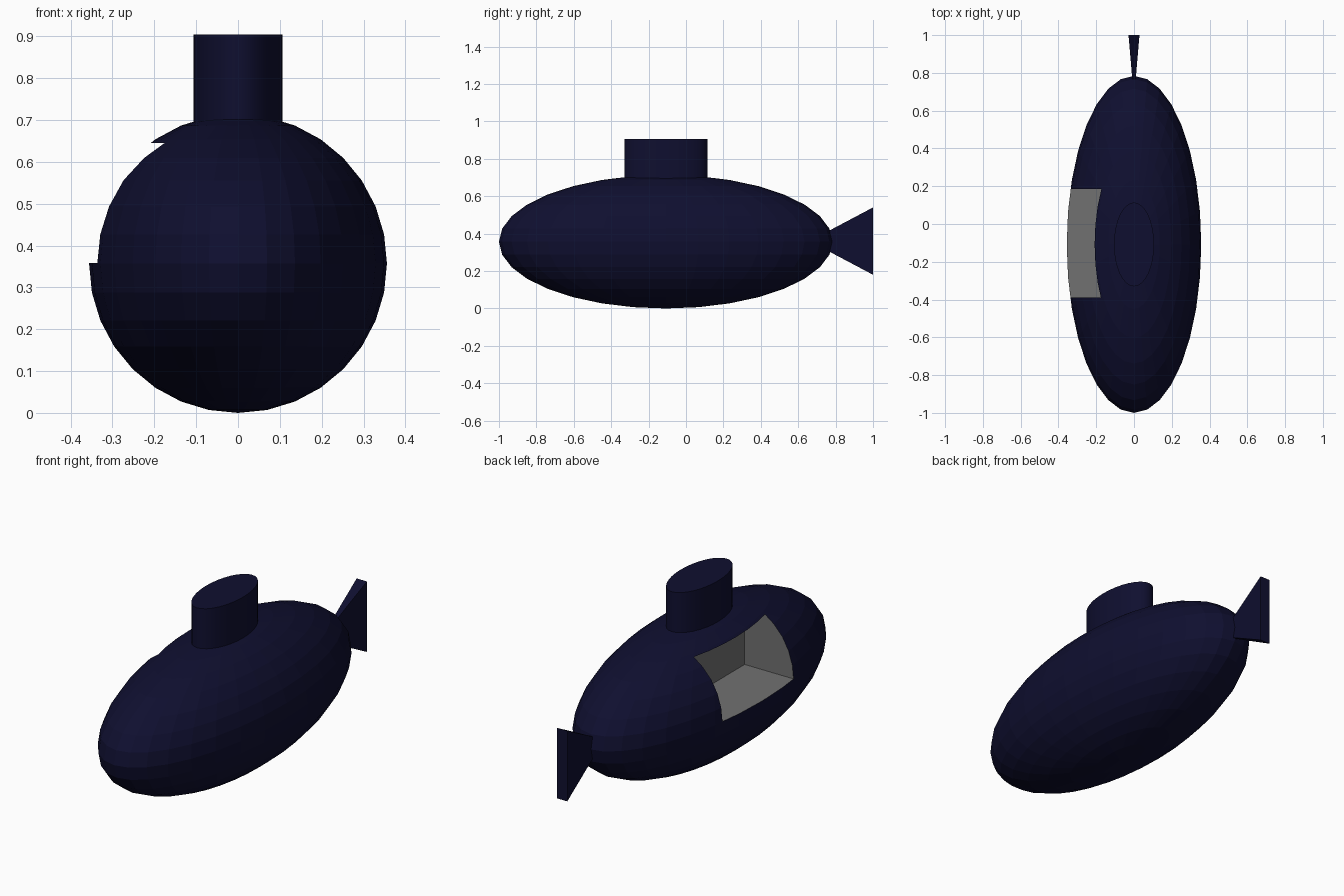
import bpy, bmesh
from mathutils import Matrix, Vector

if "Cube" in bpy.data.objects:
    bpy.data.objects.remove(bpy.data.objects["Cube"])


def material(name, rgb):
    m = bpy.data.materials.new(name)
    m.diffuse_color = (*rgb, 1)
    m.use_nodes = True
    m.node_tree.nodes["Principled BSDF"].inputs["Base Color"].default_value = m.diffuse_color
    return m


navy = material("dark_navy", (0.0047, 0.0047, 0.029))
grey = material("cabin_grey", (0.165, 0.165, 0.165))


def add(name, bm, index=0):
    """Turn a bmesh into an object; slot 0 is navy, slot 1 is grey."""
    bmesh.ops.recalc_face_normals(bm, faces=bm.faces)
    for f in bm.faces:
        f.material_index = index
    me = bpy.data.meshes.new(name)
    bm.to_mesh(me)
    bm.free()
    me.materials.append(navy)
    me.materials.append(grey)
    ob = bpy.data.objects.new(name, me)
    bpy.context.collection.objects.link(ob)
    return ob


def place(loc, scale):
    return Matrix.Translation(loc) @ Matrix.Diagonal((*scale, 1))


CY, CZ = -0.108, 0.357

# Hull: stretched sphere, poles up and down
bm = bmesh.new()
bmesh.ops.create_uvsphere(bm, u_segments=32, v_segments=16, radius=1,
                          matrix=place((0, CY, CZ), (0.356, 0.892, 0.357)))
hull = add("hull", bm)

# Cabin opening: box cut into the left side, leaving grey walls
lo, hi = Vector((-0.5, -0.388, 0.358)), Vector((-0.06, 0.184, 0.645))
bm = bmesh.new()
bmesh.ops.create_cube(bm, size=1, matrix=place((lo + hi) / 2, hi - lo))
cutter = add("cabin_cutter", bm, 1)
cutter.hide_render = True

mod = hull.modifiers.new("cabin_cut", 'BOOLEAN')
mod.operation = 'DIFFERENCE'
mod.solver = 'EXACT'
mod.object = cutter
bpy.context.view_layer.objects.active = hull
bpy.ops.object.modifier_apply(modifier=mod.name)
bpy.data.objects.remove(cutter)

# Conning tower: elliptical cylinder
z0, z1 = 0.67, 0.905
bm = bmesh.new()
bmesh.ops.create_cone(bm, cap_ends=True, segments=32, radius1=1, radius2=1, depth=1,
                      matrix=place((0, CY, (z0 + z1) / 2), (0.106, 0.222, z1 - z0)))
tower = add("tower", bm)
tower.data.shade_smooth()
tower.data.set_sharp_from_angle(angle=0.6)

# Tail fin: flat pyramid whose tip is buried in the hull
bm = bmesh.new()
tip = bm.verts.new((0, 0.66, 0.36))
base = [bm.verts.new((0.029 * sx, 1, 0.36 + 0.18 * sz))
        for sx, sz in ((-1, -1), (1, -1), (1, 1), (-1, 1))]
bm.faces.new(base)
for i in range(4):
    bm.faces.new((base[i], base[(i + 1) % 4], tip))
add("tail_fin", bm)
